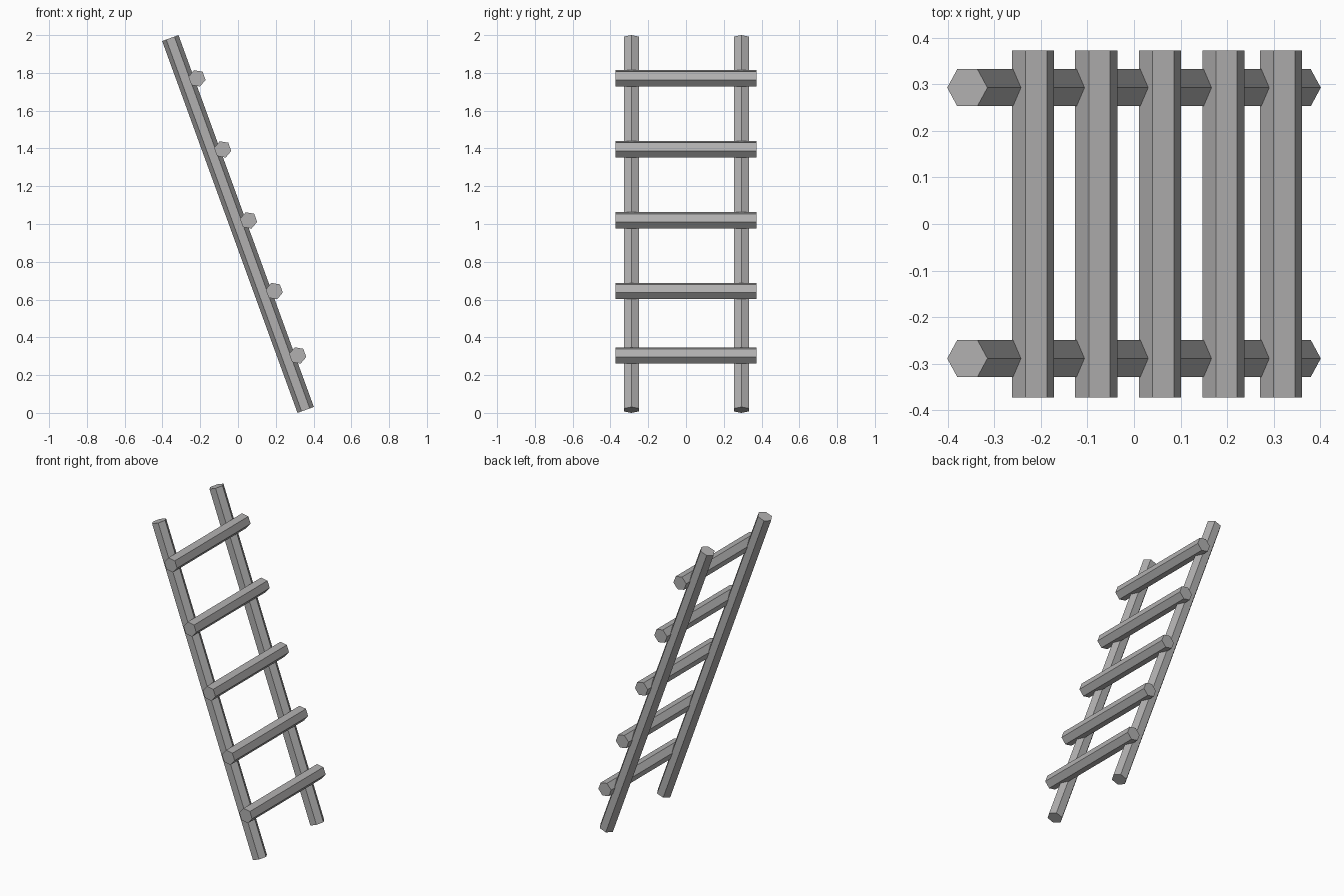
import bpy, bmesh
from math import sin, cos, pi, radians
from mathutils import Vector

if "Cube" in bpy.data.objects:
    bpy.data.objects.remove(bpy.data.objects["Cube"])

R = 0.046            # hexagon radius shared by all poles
TILT = radians(20)   # lean of the ladder

# Dark grey for all poles
grey = bpy.data.materials.new("dark_grey")
grey.diffuse_color = (0.44, 0.435, 0.435, 1)
grey.use_nodes = True
grey.node_tree.nodes["Principled BSDF"].inputs["Base Color"].default_value = grey.diffuse_color


def hex_pole(name, center, u, axis, length):
    """Flat-shaded hexagonal prism; u points at the first corner."""
    c, u, w = Vector(center), Vector(u).normalized(), Vector(axis).normalized()
    v = w.cross(u)
    bm = bmesh.new()
    ring = [bm.verts.new(c - w * length / 2 + R * (u * cos(k * pi / 3) + v * sin(k * pi / 3)))
            for k in range(6)]
    cap = bm.faces.new(ring)
    ext = bmesh.ops.extrude_face_region(bm, geom=[cap], use_keep_orig=True)
    top = [g for g in ext["geom"] if isinstance(g, bmesh.types.BMVert)]
    bmesh.ops.translate(bm, verts=top, vec=w * length)
    bmesh.ops.recalc_face_normals(bm, faces=bm.faces)
    mesh = bpy.data.meshes.new(name)
    bm.to_mesh(mesh)
    bm.free()
    mesh.materials.append(grey)
    obj = bpy.data.objects.new(name, mesh)
    bpy.context.collection.objects.link(obj)
    return obj


# Two leaning side rails
for name, y in (("rail_front", -0.289), ("rail_back", 0.293)):
    hex_pole(name, (0, y, 1.0), (cos(TILT), 0, sin(TILT)),
             (-sin(TILT), 0, cos(TILT)), 2.095)

# Five rungs resting on the upper side of the rails
rungs = [(0.316, 0.304), (0.192, 0.645), (0.056, 1.019), (-0.081, 1.395), (-0.217, 1.771)]
a = radians(-10)
for i, (x, z) in enumerate(rungs):
    hex_pole(f"rung_{i + 1}", (x, 0, z), (cos(a), 0, sin(a)), (0, 1, 0), 0.746)
